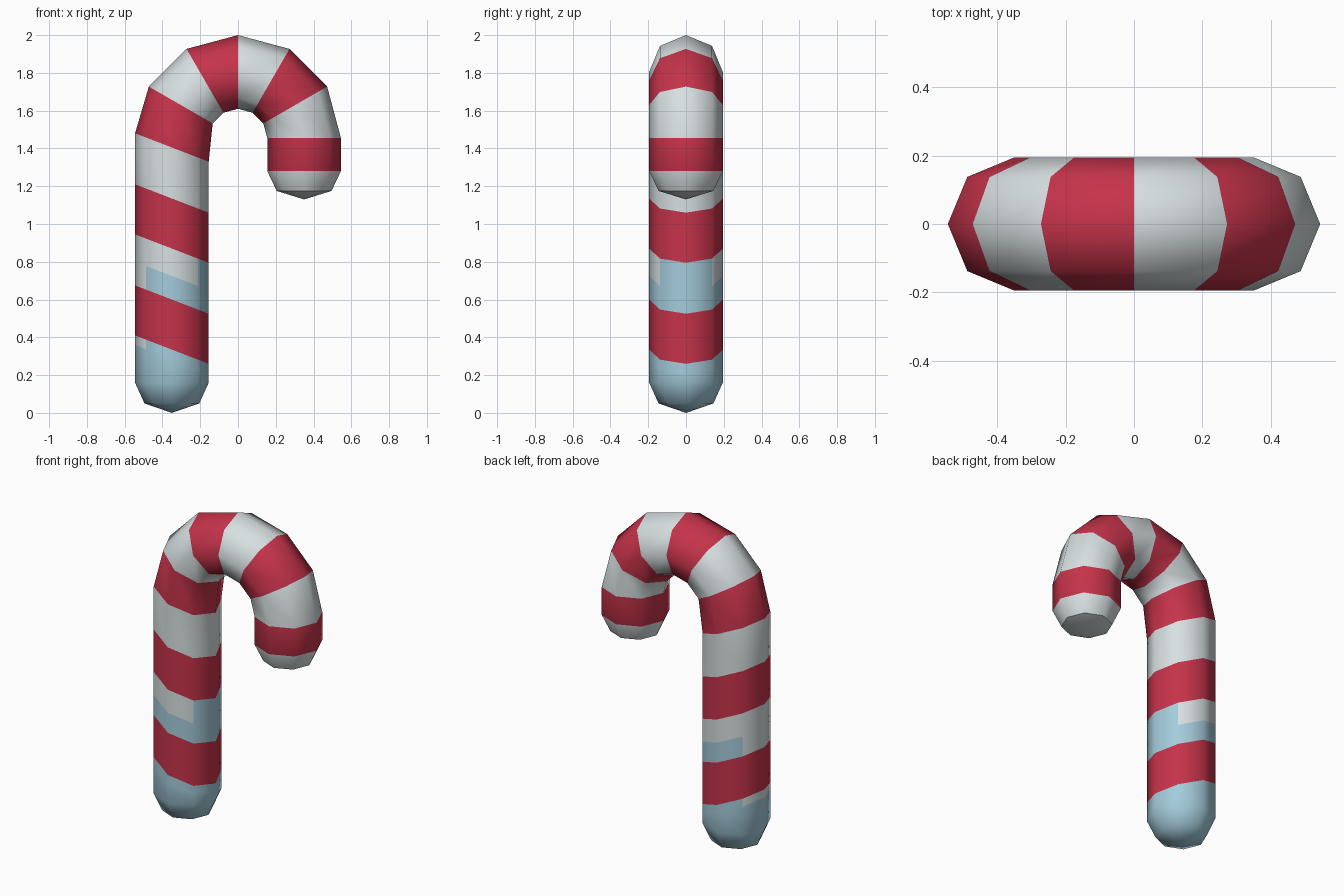
import bpy, bmesh, math
from mathutils import Vector

if "Cube" in bpy.data.objects:
    bpy.data.objects.remove(bpy.data.objects["Cube"])

SIDES, R, BEND, ARC_Z = 8, 0.195, 0.35, 1.455


def material(name, rgb):
    m = bpy.data.materials.new(name)
    m.diffuse_color = (*rgb, 1)
    m.use_nodes = True
    m.node_tree.nodes["Principled BSDF"].inputs["Base Color"].default_value = m.diffuse_color
    return m


mats = [material("candy red", (0.56, 0.033, 0.068)),
        material("sugar white", (0.68, 0.74, 0.75)),
        material("ice blue", (0.37, 0.60, 0.71))]
RED, WHITE, BLUE = range(3)

# Each ring: centre x, centre z, outward direction (x, z), radius,
# colour of the band that follows it (outer, middle, inner faces)
rings = []


def ring(x, z, d, r, outer, middle=None, inner=None):
    rings.append((x, z, d, r,
                  (outer,
                   outer if middle is None else middle,
                   outer if inner is None else inner)))


# Rounded foot
ring(-BEND, 0.05, (-1, 0), 0.145, BLUE)
ring(-BEND, 0.16, (-1, 0), R, BLUE)
# Slanted stripes up the shaft
slant = (-1, 0.385)
ring(-BEND, 0.285, slant, R, WHITE, BLUE, BLUE)
ring(-BEND, 0.335, slant, R, RED)
ring(-BEND, 0.60, slant, R, WHITE, BLUE, BLUE)
ring(-BEND, 0.725, slant, R, WHITE, WHITE, BLUE)
ring(-BEND, 0.87, slant, R, RED)
ring(-BEND, 1.135, slant, R, WHITE)
ring(-BEND, 1.405, slant, R, RED)
# Stripes round the hook
for i in range(1, 7):
    a = math.radians(180 - 30 * i)
    d = (math.cos(a), math.sin(a))
    ring(BEND * d[0], ARC_Z + BEND * d[1], d, R, WHITE if i % 2 else RED)
# Rounded tip
ring(BEND, 1.28, (1, 0), R, WHITE)
ring(BEND, 1.175, (1, 0), 0.145, WHITE)

bm = bmesh.new()
loops = []
for x, z, d, r, _ in rings:
    loop = []
    for j in range(SIDES):
        t = 2 * math.pi * j / SIDES
        c, s = r * math.cos(t), r * math.sin(t)
        loop.append(bm.verts.new(Vector((x + d[0] * c, s, z + d[1] * c))))
    loops.append(loop)

# Skin between rings; faces 0,7 are outer and 3,4 inner
for a, b, info in zip(loops, loops[1:], rings):
    for j in range(SIDES):
        k = (j + 1) % SIDES
        f = bm.faces.new((a[j], a[k], b[k], b[j]))
        f.material_index = info[4][0 if j in (0, 7) else 2 if j in (3, 4) else 1]

# Shallow pointed ends
for loop, x, z, col in ((loops[0], -BEND, 0, BLUE), (loops[-1], BEND, 1.13, WHITE)):
    tip = bm.verts.new((x, 0, z))
    for j in range(SIDES):
        f = bm.faces.new((loop[j], loop[(j + 1) % SIDES], tip))
        f.material_index = col

bmesh.ops.recalc_face_normals(bm, faces=bm.faces)
mesh = bpy.data.meshes.new("candy_cane")
bm.to_mesh(mesh)
bm.free()
for m in mats:
    mesh.materials.append(m)
cane = bpy.data.objects.new("candy_cane", mesh)
bpy.context.collection.objects.link(cane)
bpy.context.view_layer.objects.active = cane
cane.select_set(True)
bpy.ops.object.shade_smooth_by_angle(angle=math.radians(47))
